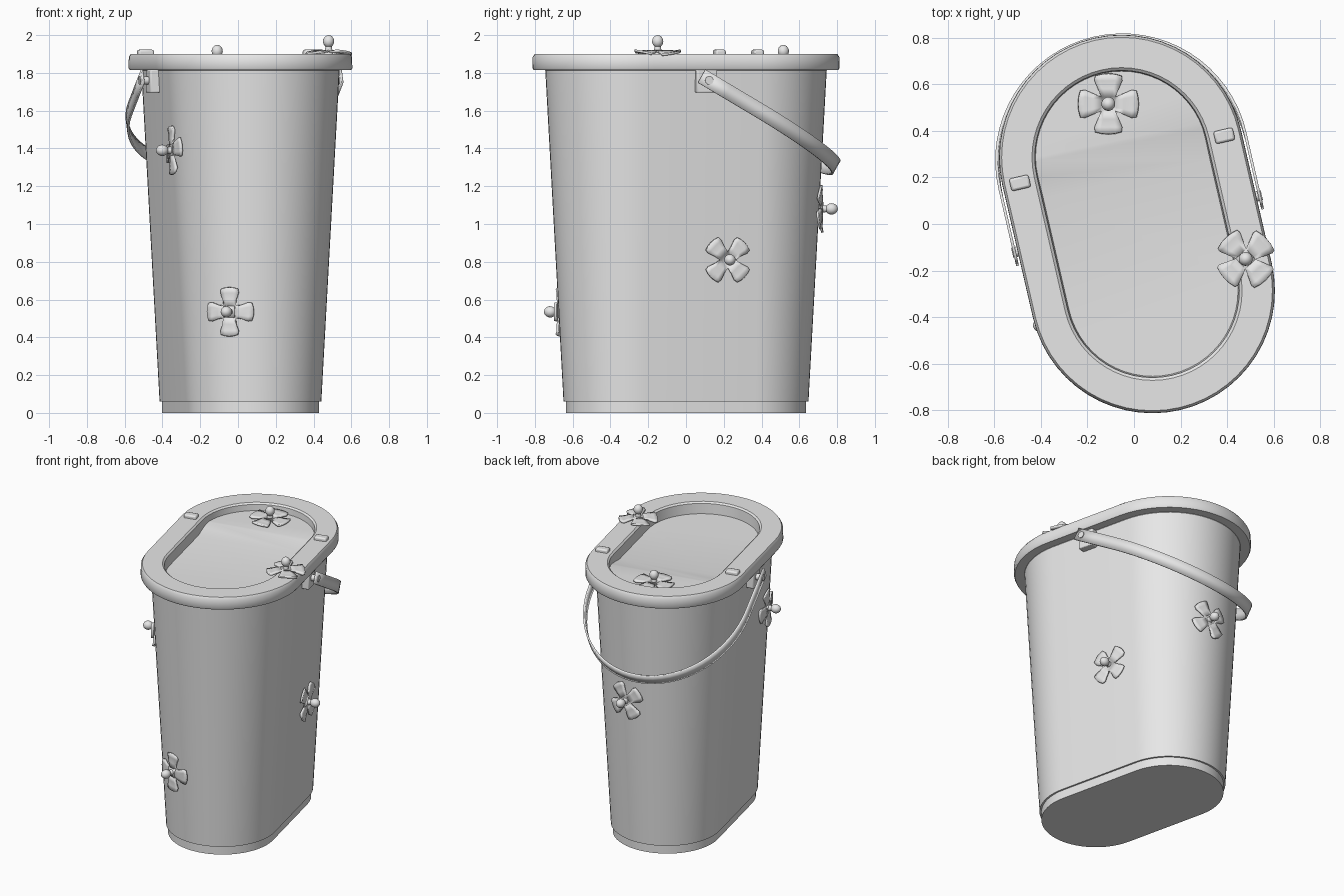
import bpy, bmesh, math
from mathutils import Matrix, Vector

if "Cube" in bpy.data.objects:
    bpy.data.objects.remove(bpy.data.objects["Cube"])

L = 0.294                                    # half length of the straight sides
WORLD = Matrix.Translation((0.013, 0, 0)) @ Matrix.Rotation(math.radians(13), 4, 'Z')
GREY = bpy.data.materials.new("plain_grey")
GREY.diffuse_color = (0.8, 0.8, 0.8, 1)
GREY.use_nodes = True
GREY.node_tree.nodes["Principled BSDF"].inputs["Base Color"].default_value = GREY.diffuse_color


def finish(name, bm, local=Matrix(), thick=0, bevel=0):
    bmesh.ops.recalc_face_normals(bm, faces=bm.faces)
    me = bpy.data.meshes.new(name)
    bm.to_mesh(me)
    bm.free()
    ob = bpy.data.objects.new(name, me)
    bpy.context.collection.objects.link(ob)
    me.materials.append(GREY)
    ob.matrix_world = WORLD @ local
    if thick:
        m = ob.modifiers.new("thickness", 'SOLIDIFY')
        m.thickness, m.offset = thick, 0
    if bevel:
        m = ob.modifiers.new("bevel", 'BEVEL')
        m.width, m.segments = bevel, 2
    return ob


def stadium(r, n=28):
    pts = []
    for i in range(n + 1):
        a = math.pi * i / n
        pts.append((r * math.cos(a), L + r * math.sin(a)))
    return pts + [(-x, -y) for x, y in pts]


def loft(name, profile, closed=False, caps=(), bevel=0):
    """Stadium rings from (radius, z) pairs, joined in order."""
    bm = bmesh.new()
    rings = [[bm.verts.new((x, y, z)) for x, y in stadium(r)] for r, z in profile]
    pairs = list(zip(rings, rings[1:])) + ([(rings[-1], rings[0])] if closed else [])
    for a, b in pairs:
        for i in range(len(a)):
            j = (i + 1) % len(a)
            bm.faces.new((a[i], a[j], b[j], b[i]))
    for c in caps:
        bm.faces.new(rings[c])
    return finish(name, bm, bevel=bevel)


def box(name, loc, size, bevel=0.006):
    bm = bmesh.new()
    bmesh.ops.create_cube(bm, size=1, matrix=Matrix.Translation(loc) @ Matrix.Diagonal((*size, 1)))
    return finish(name, bm, bevel=bevel)


def body_r(z):
    return 0.362 + 0.098 * (z - 0.06) / 1.78


# Base, tapered body and rim
loft("base", [(0.35, 0), (0.35, 0.075)], caps=(0, 1))
loft("body", [(body_r(z), z) for z in (0.06, 0.65, 1.25, 1.84)], caps=(0,))
loft("rim", [(0.46, 1.815), (0.52, 1.815), (0.526, 1.825), (0.525, 1.885), (0.515, 1.9),
             (0.385, 1.9), (0.373, 1.89), (0.365, 1.79), (0.44, 1.79)], closed=True)

# Recessed lid with a raised rear part
bm = bmesh.new()
bm.faces.new([bm.verts.new((x, y, 1.82)) for x, y in stadium(0.372)])
for u in (0.2, 0.36):
    bmesh.ops.bisect_plane(bm, geom=bm.verts[:] + bm.edges[:] + bm.faces[:],
                           plane_co=(0, u, 0), plane_no=(0, 1, 0))
for v in bm.verts:
    v.co.z += 0.028 * min(1, max(0, (v.co.y - 0.2) / 0.16))
finish("lid", bm)

# Handle: flat band following the rear outline, tilted down
path = [(0.54, -0.04), (0.54, 0.1)]
path += [(0.54 * math.cos(math.pi * i / 32), 0.26 + 0.54 * math.sin(math.pi * i / 32)) for i in range(33)]
path += [(-0.54, 0.1), (-0.54, -0.04)]
side = Vector((0, 0.58, 1)).normalized() * 0.04
bm = bmesh.new()
rows = []
for x, y in path:
    c = Vector((x, y, 1.76 - 0.58 * y))
    rows.append((bm.verts.new(c - side), bm.verts.new(c + side)))
for a, b in zip(rows, rows[1:]):
    bm.faces.new((a[0], b[0], b[1], a[1]))
finish("handle", bm, thick=0.012)

# Handle brackets, hinge pins and rim clips
for s, tag in ((1, "right"), (-1, "left")):
    box("handle_bracket_" + tag, (s * 0.472, 0, 1.755), (0.06, 0.11, 0.12))
    box("rim_clip_" + tag, (s * 0.45, 0.285, 1.9), (0.085, 0.055, 0.045), 0.01)
    bm = bmesh.new()
    bmesh.ops.create_cone(bm, cap_ends=True, segments=16, radius1=0.022, radius2=0.022, depth=0.08,
                          matrix=Matrix.Translation((s * 0.51, 0, 1.76)) @ Matrix.Rotation(math.pi / 2, 4, 'Y'))
    finish("hinge_pin_" + tag, bm)


def flower(name, loc, normal, spin, bend, petal=0.13, width=0.05):
    """Four wide petals bent to the surface, with a stalked round knob."""
    n = Vector(normal).normalized()
    up = Vector((0, 1, 0)) if n.z > 0.5 else Vector((0, 0, 1))
    t = up.cross(n)
    frame = Matrix((t, up, n)).transposed().to_4x4()
    frame.translation = Vector(loc)
    bm = bmesh.new()
    hub = 0.03
    steps = [(hub, hub, 0.016), (0.065, width * 0.75, 0.014), (0.1, width, 0.012), (petal, width * 0.95, 0.018)]
    for k in range(4):
        rot = Matrix.Rotation(math.radians(spin + 90 * k), 3, 'Z')
        prev = None
        for r, w, h in steps:
            row = []
            for f in (-1, -0.5, 0, 0.5, 1):
                p = rot @ Vector((r - 0.01 * f * f * (r > 0.1), f * w, 0))
                p.z = h - bend * p.x ** 2
                row.append(bm.verts.new(p))
            if prev:
                for i in range(4):
                    bm.faces.new((prev[i], row[i], row[i + 1], prev[i + 1]))
            prev = row
    rot = Matrix.Rotation(math.radians(spin), 3, 'Z')
    bm.faces.new([bm.verts.new(rot @ Vector((x * hub, y * hub, 0.016)))
                  for x, y in ((-1, -1), (1, -1), (1, 1), (-1, 1))])
    bmesh.ops.remove_doubles(bm, verts=bm.verts, dist=0.001)
    finish(name + "_petals", bm, frame, thick=0.012)
    bm = bmesh.new()
    bmesh.ops.create_cone(bm, cap_ends=True, segments=16, radius1=0.024, radius2=0.013, depth=0.06,
                          matrix=Matrix.Translation((0, 0, 0.03)))
    bmesh.ops.create_uvsphere(bm, u_segments=16, v_segments=10, radius=1,
                              matrix=Matrix.Translation((0, 0, 0.067)) @ Matrix.Diagonal((0.03, 0.03, 0.033, 1)))
    finish(name + "_knob", bm, frame)


def side_flower(name, angle, z, spin, u=None):
    a = math.radians(angle)
    r = body_r(z)
    end = u if u is not None else math.copysign(L, math.sin(a))
    flower(name, (r * math.cos(a), end + r * math.sin(a), z), (math.cos(a), math.sin(a), 0),
           spin, 0 if u is not None else 0.5 / r)


# Flowers on the walls, the rim and the lid
side_flower("front_flower", 239, 0.535, 0)
side_flower("left_flower", 184, 1.39, 10)
side_flower("right_flower", 0, 0.81, 45, u=0.13)
side_flower("back_flower", 74, 1.08, 35)
flower("rim_flower", (0.421, -0.251, 1.9), (0, 0, 1), 30, 1.2, 0.125, 0.06)
flower("lid_flower", (-0.004, 0.53, 1.848), (0, 0, 1), -13, 0, 0.13, 0.06)

# Smooth shading with sharp edges kept
bpy.ops.object.select_all(action='SELECT')
bpy.context.view_layer.objects.active = bpy.data.objects["body"]
bpy.ops.object.shade_smooth_by_angle(angle=math.radians(35))
